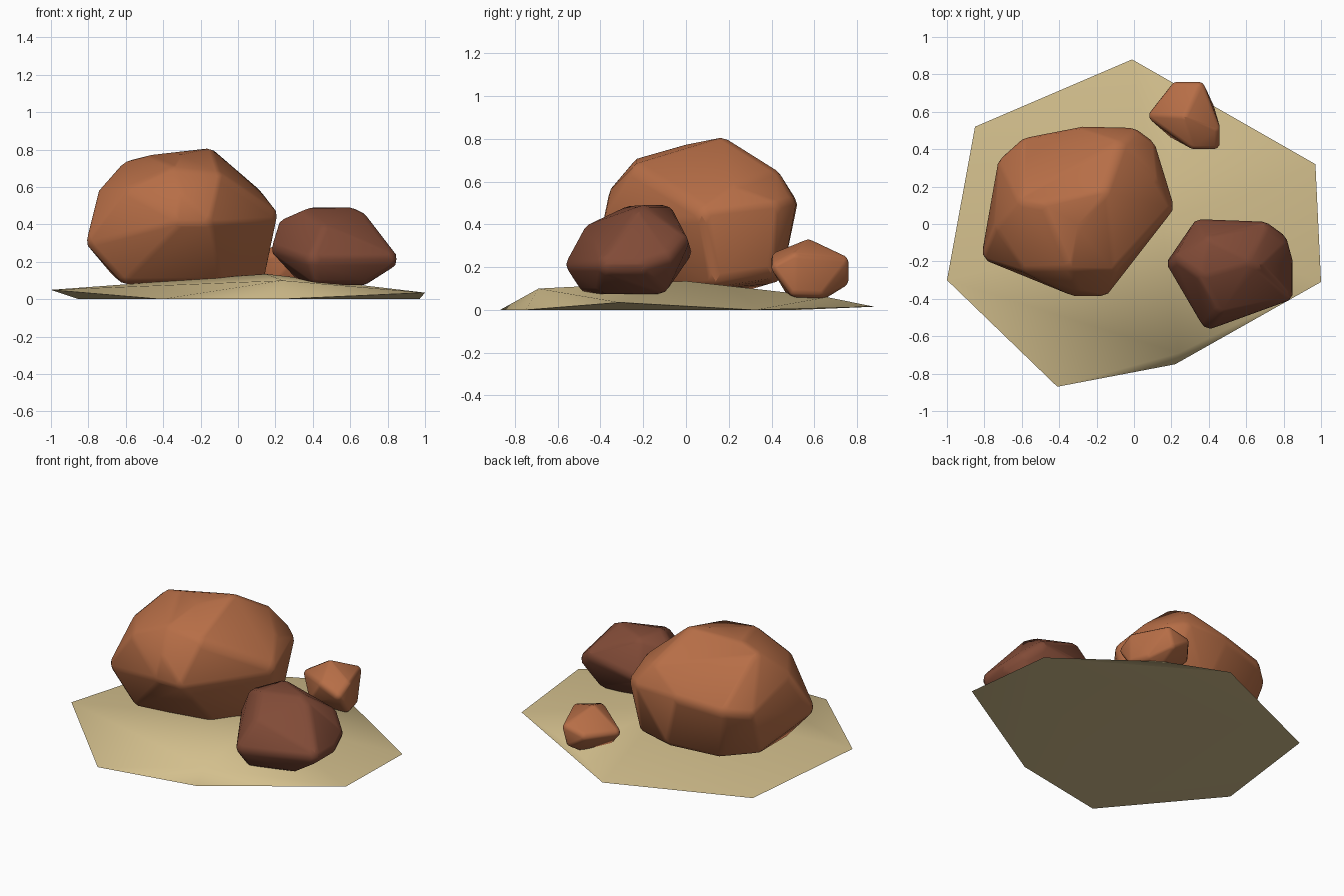
import bpy, bmesh
from mathutils import Vector, Matrix

cube = bpy.data.objects.get("Cube")
if cube:
    bpy.data.objects.remove(cube, do_unlink=True)


def material(name, rgb):
    m = bpy.data.materials.new(name)
    m.use_nodes = True
    m.diffuse_color = (*rgb, 1)
    m.node_tree.nodes["Principled BSDF"].inputs["Base Color"].default_value = (*rgb, 1)
    return m


def hull(bm):
    result = bmesh.ops.convex_hull(bm, input=bm.verts[:])
    junk = set(result["geom_interior"]) | set(result["geom_unused"])
    verts = [v for v in junk if isinstance(v, bmesh.types.BMVert)]
    bmesh.ops.delete(bm, geom=verts, context="VERTS")
    bmesh.ops.recalc_face_normals(bm, faces=bm.faces[:])


def finish(name, bm, mat, angle):
    mesh = bpy.data.meshes.new(name)
    bm.to_mesh(mesh)
    bm.free()
    ob = bpy.data.objects.new(name, mesh)
    bpy.context.collection.objects.link(ob)
    mesh.materials.append(mat)
    bpy.ops.object.select_all(action="DESELECT")
    ob.select_set(True)
    bpy.context.view_layer.objects.active = ob
    bpy.ops.object.shade_smooth_by_angle(angle=angle)


def boulder(name, corners, radius, low, high, mat):
    """Rounded stone: hull around a ball at each corner, kept within its bounds."""
    bm = bmesh.new()
    low, high = Vector(low), Vector(high)
    middle = (low + high) / 2
    for c in map(Vector, corners):
        c -= (c - middle).normalized() * radius
        c = Vector([min(max(c[i], low[i] + radius), high[i] - radius) for i in range(3)])
        bmesh.ops.create_icosphere(bm, subdivisions=2, radius=radius,
                                   matrix=Matrix.Translation(c))
    hull(bm)
    finish(name, bm, mat, 1.0)


sand = material("sand", (0.65, 0.52, 0.265))
orange_stone = material("orange stone", (0.47, 0.155, 0.062))
brown_stone = material("brown stone", (0.22, 0.07, 0.038))

# Faceted sand slab with a low crest and two raised lips
bm = bmesh.new()
for p in [(-1, -.3, .05), (-.41, -.87, 0), (.22, -.75, 0), (.24, -.69, .1),
          (1, -.31, .035), (.97, .32, 0), (-.01, .88, .015), (-.85, .52, 0),
          (.15, 0, .135), (.33, .66, .06)]:
    bm.verts.new(p)
hull(bm)
finish("sand_base", bm, sand, 1.3)

# Large boulder
boulder("large_boulder", [
    (-.14, .18, .83), (-.62, .12, .72), (-.5, .1, .76), (-.3, -.02, .77),
    (-.1, -.25, .66), (-.35, -.25, .69), (-.6, -.25, .57), (-.3, -.36, .55),
    (-.16, -.42, .42), (-.32, -.41, .42), (-.85, -.17, .3), (-.75, -.02, .56),
    (-.72, .34, .44), (-.6, .45, .46), (-.27, .56, .5), (.02, .5, .5),
    (.1, .44, .48), (-.05, .44, .62), (.24, .1, .44), (.13, .25, .55),
    (-.63, -.18, .08), (-.1, -.12, .1), (.14, .15, .13), (.05, .4, .17),
    (-.68, .2, .14), (-.5, .35, .12), (-.15, .44, .15)],
    .07, (-.81, -.385, .08), (.21, .52, .805), orange_stone)

# Medium boulder
boulder("medium_boulder", [
    (.62, -.18, .51), (.34, -.26, .47), (.38, -.07, .48), (.68, -.2, .45),
    (.14, -.2, .27), (.22, -.17, .4), (.33, .05, .27), (.72, 0, .32),
    (.81, -.07, .24), (.87, -.2, .2), (.86, -.38, .2), (.39, -.62, .2),
    (.45, -.48, .37), (.7, -.1, .06), (.33, -.12, .09), (.41, -.49, .07),
    (.7, -.4, .08)],
    .06, (.18, -.56, .075), (.85, .025, .49), brown_stone)

# Small stone
boulder("small_stone", [
    (.27, .57, .35), (.06, .58, .2), (.22, .77, .2), (.36, .77, .23),
    (.33, .77, .13), (.47, .5, .25), (.48, .5, .08), (.47, .41, .2),
    (.33, .38, .25), (.42, .63, .07), (.33, .63, .02), (.2, .47, .08)],
    .035, (.08, .4, .04), (.46, .76, .33), orange_stone)
